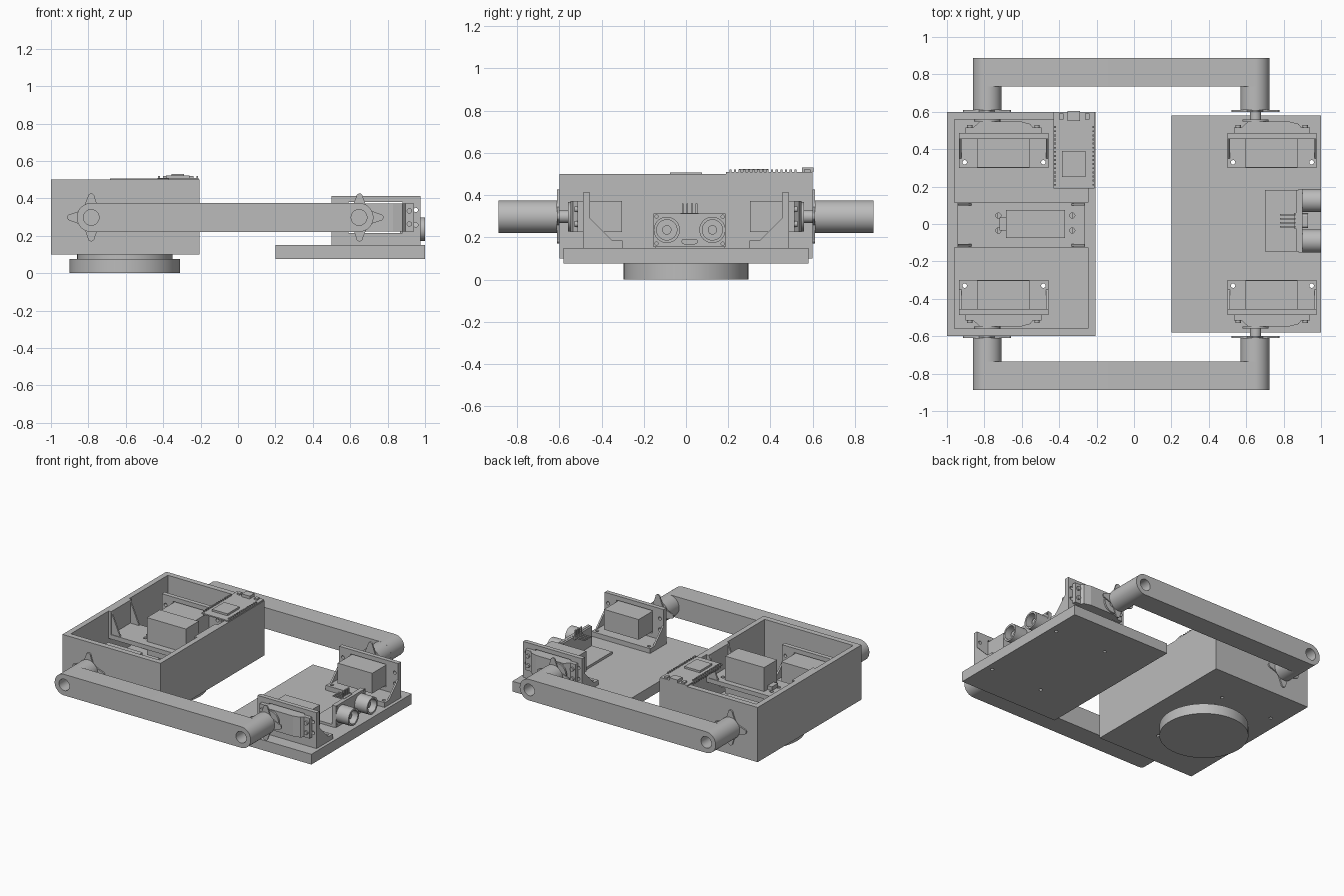
import bpy, bmesh, math
from mathutils import Vector, Matrix

if "Cube" in bpy.data.objects:
    bpy.data.objects.remove(bpy.data.objects["Cube"], do_unlink=True)

GREY = (0.5, 0.5, 0.5, 1)
mat = bpy.data.materials.new("plain grey")
mat.use_nodes = True
mat.diffuse_color = GREY
mat.node_tree.nodes["Principled BSDF"].inputs["Base Color"].default_value = GREY


def finish(name, bm):
    bmesh.ops.recalc_face_normals(bm, faces=bm.faces)
    me = bpy.data.meshes.new(name)
    bm.to_mesh(me)
    bm.free()
    me.materials.append(mat)
    ob = bpy.data.objects.new(name, me)
    bpy.context.collection.objects.link(ob)
    return ob


def box(name, x, y, z):
    bm = bmesh.new()
    size = [abs(a[1] - a[0]) for a in (x, y, z)]
    mid = [(a[0] + a[1]) / 2 for a in (x, y, z)]
    bmesh.ops.create_cube(bm, size=1, matrix=Matrix.Translation(mid) @ Matrix.Diagonal((*size, 1)))
    return finish(name, bm)


def prism(name, outline, axis, a, b):
    """Extrude a closed outline along an axis from a to b."""
    def place(u, v, w):
        return {"x": (w, u, v), "y": (u, w, v), "z": (u, v, w)}[axis]
    bm = bmesh.new()
    lo = [bm.verts.new(place(u, v, a)) for u, v in outline]
    hi = [bm.verts.new(place(u, v, b)) for u, v in outline]
    bm.faces.new(lo)
    bm.faces.new(hi)
    n = len(lo)
    for i in range(n):
        bm.faces.new((lo[i], lo[(i + 1) % n], hi[(i + 1) % n], hi[i]))
    return finish(name, bm)


def arc(u, v, r, start=0, sweep=360, n=40):
    steps = n if sweep == 360 else n + 1
    angles = [math.radians(start + sweep * i / n) for i in range(steps)]
    return [(u + r * math.cos(t), v + r * math.sin(t)) for t in angles]


def smooth(ob):
    bpy.ops.object.select_all(action="DESELECT")
    ob.select_set(True)
    bpy.context.view_layer.objects.active = ob
    bpy.ops.object.shade_smooth_by_angle()
    return ob


def cyl(name, u, v, r, axis, a, b, n=40):
    return smooth(prism(name, arc(u, v, r, n=n), axis, a, b))


def cut(ob, *cutters):
    for c in cutters:
        c.hide_render = True
        m = ob.modifiers.new("cut", "BOOLEAN")
        m.operation, m.object, m.solver = "DIFFERENCE", c, "EXACT"
        bpy.context.view_layer.objects.active = ob
        bpy.ops.object.modifier_apply(modifier=m.name)
        bpy.data.objects.remove(c, do_unlink=True)
    return ob


def screw_holes(ob, dx, sides=(1, -1)):
    cut(ob, *[cyl("hole_cutter", x + dx, s * 0.33, 0.012, "z", 0.05, 0.25, 12)
              for x in (0.53, 0.95) for s in sides])


SHAFT, AXIS_Z, BOX_SHIFT = 0.65, 0.298, -1.435

# Turntable under the open box
cyl("turntable_base", -0.605, 0, 0.295, "z", 0, 0.075, 80)
cyl("turntable_rim", -0.605, 0, 0.255, "z", 0.075, 0.1, 80)

# Open box and flat plate
tray = box("open_box", (-1, -0.207), (-0.6, 0.6), (0.1, 0.5))
cut(tray, box("cavity_cutter", (-0.96, -0.245), (-0.56, 0.56), (0.15, 0.6)))
screw_holes(tray, BOX_SHIFT)
deck = box("flat_plate", (0.2, 1), (-0.58, 0.58), (0.075, 0.15))
screw_holes(deck, 0)


def motor_unit(name, dx, s):
    """Motor held in an upright angle bracket; s picks the side."""
    def bx(part, x, y, z):
        return box(f"{name}_{part}", (x[0] + dx, x[1] + dx), (s * y[0], s * y[1]), z)

    def cy(part, x, z, r, a, b):
        return cyl(f"{name}_{part}", x + dx, z, r, "y", s * a, s * b, 28)

    # Bracket with window, foot and end ribs
    back = bx("bracket_back", (0.5, 0.977), (0.455, 0.487), (0.15, 0.412))
    cut(back, bx("window_cutter", (0.59, 0.88), (0.4, 0.55), (0.215, 0.38)),
        *[cy("hole_cutter", x, AXIS_Z + d, 0.012, 0.4, 0.55)
          for x in (0.53, 0.95) for d in (-0.04, 0.04)])
    foot = bx("bracket_foot", (0.5, 0.977), (0.3, 0.455), (0.15, 0.185))
    screw_holes(foot, dx, (s,))
    rib = [(s * 0.455, 0.185), (s * 0.35, 0.185), (s * 0.455, 0.29)]
    for x in (0.5, 0.965):
        prism(f"{name}_bracket_rib", rib, "x", x + dx, x + dx + 0.012)
    # Motor case, ears and gear housing
    bx("motor_case", (0.595, 0.875), (0.302, 0.49), (0.224, 0.372))
    bx("motor_ears", (0.535, 0.94), (0.487, 0.515), (0.224, 0.372))
    top = [(0.575, 0.515), (0.895, 0.515), (0.88, 0.535), (0.83, 0.548), (0.61, 0.548)]
    prism(f"{name}_motor_top", [(x + dx, s * y) for x, y in top], "z", 0.224, 0.372)
    cy("gear_boss", SHAFT, AXIS_Z, 0.07, 0.548, 0.56)
    cy("shaft", SHAFT, AXIS_Z, 0.03, 0.56, 0.615)
    for x in (0.557, 0.916):
        for d in (-0.035, 0.035):
            cy("ear_screw", x, AXIS_Z + d, 0.014, 0.515, 0.528)
    # Four-armed horn with rounded tips
    star = []
    for k in range(4):
        q = Matrix.Rotation(math.radians(90 * k), 2)
        star += [q @ Vector(p) for p in [(0.045, -0.04)] + arc(0.11, 0, 0.018, -90, 180, 10)]
    prism(f"{name}_horn", [(SHAFT + dx + p.x, AXIS_Z + p.y) for p in star],
          "y", s * 0.6, s * 0.61)


for s, side in ((1, "rear"), (-1, "front")):
    motor_unit(f"{side}_box", BOX_SHIFT, s)
    motor_unit(f"{side}_plate", 0, s)
    # Link bar with rounded ends, bosses and bores
    ends = (SHAFT + BOX_SHIFT, SHAFT - 0.003)
    outline = arc(ends[1], AXIS_Z, 0.077, -90, 180) + arc(ends[0], AXIS_Z, 0.077, 90, 180)
    bar = prism(f"{side}_link_bar", outline, "y", s * 0.735, s * 0.888)
    cut(bar, *[cyl("bore_cutter", x, AXIS_Z, 0.042, "y", s * 0.7, s * 0.95) for x in ends])
    smooth(bar)
    for x in ends:
        boss = cyl(f"{side}_link_boss", x, AXIS_Z, 0.077, "y", s * 0.61, s * 0.735)
        smooth(cut(boss, cyl("bore_cutter", x, AXIS_Z, 0.042, "y", s * 0.64, s * 0.8)))

# Centre bridge carrying the turntable motor, shaft down
bridge = box("bridge_plate", (-0.96, -0.245), (-0.125, 0.115), (0.3, 0.332))
cut(bridge, *[cyl("hole_cutter", x, y, 0.014, "z", 0.2, 0.4, 12)
              for x in (-0.725, -0.33) for y in (-0.035, 0.045)])
for x, d in ((-0.96, 1), (-0.245, -1)):
    box("bridge_end", (x, x + d * 0.02), (-0.125, 0.115), (0.332, 0.5))
    for y in (-0.12, 0.098):
        prism("bridge_rib", [(x, 0.332), (x + d * 0.09, 0.332), (x + d * 0.02, 0.49),
                             (x, 0.49)], "y", y, y + 0.012)
box("turntable_motor_case", (-0.685, -0.37), (-0.075, 0.075), (0.332, 0.507))
box("turntable_motor_ears", (-0.73, -0.325), (-0.075, 0.075), (0.27, 0.3))
box("turntable_motor_top", (-0.685, -0.37), (-0.075, 0.075), (0.235, 0.27))
cyl("turntable_shaft", -0.605, 0, 0.03, "z", 0.1, 0.235, 24)
box("motor_cable_block", (-0.72, -0.685), (-0.035, 0.035), (0.332, 0.36))

# Controller board lying on the box rim
box("controller_board", (-0.43, -0.21), (0.19, 0.6), (0.5, 0.509))
box("controller_chip", (-0.385, -0.26), (0.25, 0.39), (0.509, 0.523))
box("controller_socket", (-0.355, -0.29), (0.55, 0.605), (0.509, 0.53))
for x in (-0.39, -0.25):
    box("controller_button", (x - 0.012, x + 0.012), (0.56, 0.59), (0.509, 0.52))
for x in (-0.423, -0.218):
    for i in range(15):
        y = 0.21 + i * 0.022
        box("controller_pin", (x - 0.005, x + 0.005), (y - 0.005, y + 0.005), (0.485, 0.52))

# Twin-eye distance sensor and its holder
MID = 0.017
box("sensor_foot", (0.7, 0.88), (MID - 0.165, MID + 0.165), (0.15, 0.168))
box("sensor_upright", (0.865, 0.88), (MID - 0.165, MID + 0.165), (0.15, 0.31))
board = box("sensor_board", (0.88, 0.9), (MID - 0.17, MID + 0.17), (0.155, 0.312))
cut(board, *[cyl("hole_cutter", MID + y, z, 0.008, "x", 0.8, 0.95, 12)
             for y in (-0.157, 0.157) for z in (0.17, 0.298)])
for y in (MID - 0.108, MID + 0.108):
    eye = cyl("sensor_eye", y, 0.235, 0.062, "x", 0.9, 1)
    smooth(cut(eye, cyl("eye_cutter", y, 0.235, 0.048, "x", 0.94, 1.1)))
    cyl("sensor_eye_core", y, 0.235, 0.022, "x", 0.94, 0.97, 24)
can = arc(MID + 0.025, 0.18, 0.013, -90, 180, 10) + arc(MID - 0.025, 0.18, 0.013, 90, 180, 10)
prism("sensor_crystal", can, "x", 0.9, 0.93)
box("sensor_pin_block", (0.855, 0.88), (MID - 0.042, MID + 0.042), (0.29, 0.315))
for i in range(4):
    y = MID - 0.033 + i * 0.022
    box("sensor_pin_up", (0.855, 0.863), (y - 0.004, y + 0.004), (0.3, 0.36))
    box("sensor_pin_back", (0.78, 0.855), (y - 0.004, y + 0.004), (0.3, 0.308))
